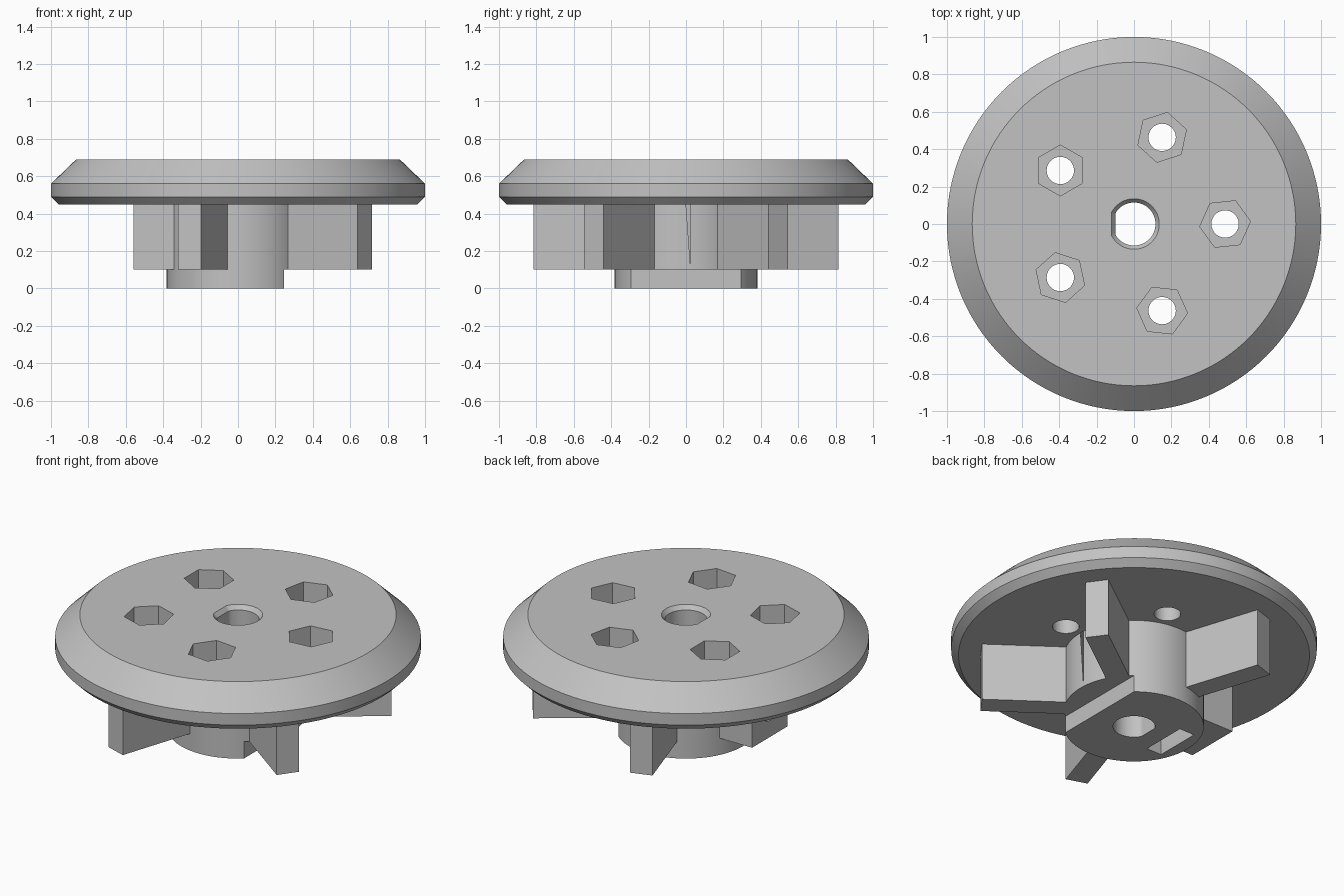
import bpy, bmesh, math
from mathutils import Matrix

if "Cube" in bpy.data.objects:
    bpy.data.objects.remove(bpy.data.objects["Cube"])

grey = bpy.data.materials.new("light_grey")
grey.diffuse_color = (0.54, 0.54, 0.54, 1)
grey.use_nodes = True
grey.node_tree.nodes["Principled BSDF"].inputs["Base Color"].default_value = grey.diffuse_color


def loft(name, sections, n=128, turn=0.0, matrix=None):
    """Closed solid through rings (z, radius, x_min, x_max); x limits make flats."""
    bm = bmesh.new()
    rings = []
    for z, r, lo, hi in sections:
        ring = []
        for i in range(n):
            a = turn + math.tau * i / n
            x = min(max(r * math.cos(a), lo), hi)
            ring.append(bm.verts.new((x, r * math.sin(a), z)))
        rings.append(ring)
    for a, b in zip(rings, rings[1:]):
        for i in range(n):
            j = (i + 1) % n
            bm.faces.new((a[i], a[j], b[j], b[i]))
    bm.faces.new(rings[0][::-1])
    bm.faces.new(rings[-1])
    return finish(name, bm, matrix)


def box(name, x0, x1, y0, y1, z0, z1, matrix=None):
    bm = bmesh.new()
    bmesh.ops.create_cube(bm, size=1)
    for v in bm.verts:
        v.co.x = x0 if v.co.x < 0 else x1
        v.co.y = y0 if v.co.y < 0 else y1
        v.co.z = z0 if v.co.z < 0 else z1
    return finish(name, bm, matrix)


def finish(name, bm, matrix):
    if matrix:
        bm.transform(matrix)
    bmesh.ops.recalc_face_normals(bm, faces=bm.faces)
    me = bpy.data.meshes.new(name)
    bm.to_mesh(me)
    bm.free()
    me.materials.append(grey)
    ob = bpy.data.objects.new(name, me)
    bpy.context.collection.objects.link(ob)
    return ob


def combine(target, other, operation):
    """Apply a boolean, then remove the helper."""
    mod = target.modifiers.new("join", 'BOOLEAN')
    mod.operation = operation
    mod.solver = 'EXACT'
    mod.object = other
    other.hide_render = True
    bpy.context.view_layer.objects.active = target
    bpy.ops.object.modifier_apply(modifier=mod.name)
    bpy.data.objects.remove(other, do_unlink=True)


def cyl(name, r, z0, z1, n=48, turn=0.0, matrix=None, hi=9):
    return loft(name, [(z0, r, -9, hi), (z1, r, -9, hi)], n, turn, matrix)


# bevelled wheel disc
wheel = loft("wheel", [(0.45, 0.96, -9, 9), (0.49, 1.0, -9, 9),
                       (0.56, 1.0, -9, 9), (0.69, 0.865, -9, 9)])

# hub, with a flat on its lower end
combine(wheel, cyl("hub", 0.382, 0.0, 0.52, 96), 'UNION')
combine(wheel, box("hub_flat", 0.245, 0.6, -0.6, 0.6, -0.1, 0.102), 'DIFFERENCE')

# four radial ribs and the wide clamping block
for deg in (36, 108, 252, 324):
    rib = box("rib", 0.2, 0.8376, -0.0645, 0.0645, 0.102, 0.52,
              Matrix.Rotation(math.radians(deg), 4, 'Z'))
    combine(wheel, rib, 'UNION')
combine(wheel, box("clamp_block", -0.56, -0.2, -0.17, 0.17, 0.102, 0.52), 'UNION')

# D-shaped shaft bore with chamfered mouth
bore = loft("bore", [(-0.1, 0.115, -0.1, 9), (0.665, 0.115, -0.1, 9),
                     (0.69, 0.135, -0.12, 9), (0.715, 0.155, -0.14, 9)], 64)
combine(wheel, bore, 'DIFFERENCE')

# five bolt holes with hexagonal pockets
for k in range(5):
    a = math.radians(72 * k)
    m = Matrix.Rotation(a, 4, 'Z') @ Matrix.Translation((0.487, 0, 0))
    combine(wheel, cyl("bolt_hole", 0.073, 0.3, 0.8, 40, 0, m), 'DIFFERENCE')
    combine(wheel, cyl("hex_pocket", 0.136, 0.55, 0.8, 6, math.radians(6), m), 'DIFFERENCE')

# set-screw hole and nut slot
side = Matrix.Translation((0, 0, 0.275)) @ Matrix.Rotation(-math.pi / 2, 4, 'Y')
combine(wheel, cyl("screw_hole", 0.073, 0.03, 0.7, 40, 0, side), 'DIFFERENCE')
combine(wheel, box("nut_slot", -0.31, -0.21, -0.14, 0.14, -0.1, 0.4), 'DIFFERENCE')

wheel.select_set(True)
bpy.context.view_layer.objects.active = wheel
bpy.ops.object.shade_smooth_by_angle(angle=math.radians(25))
